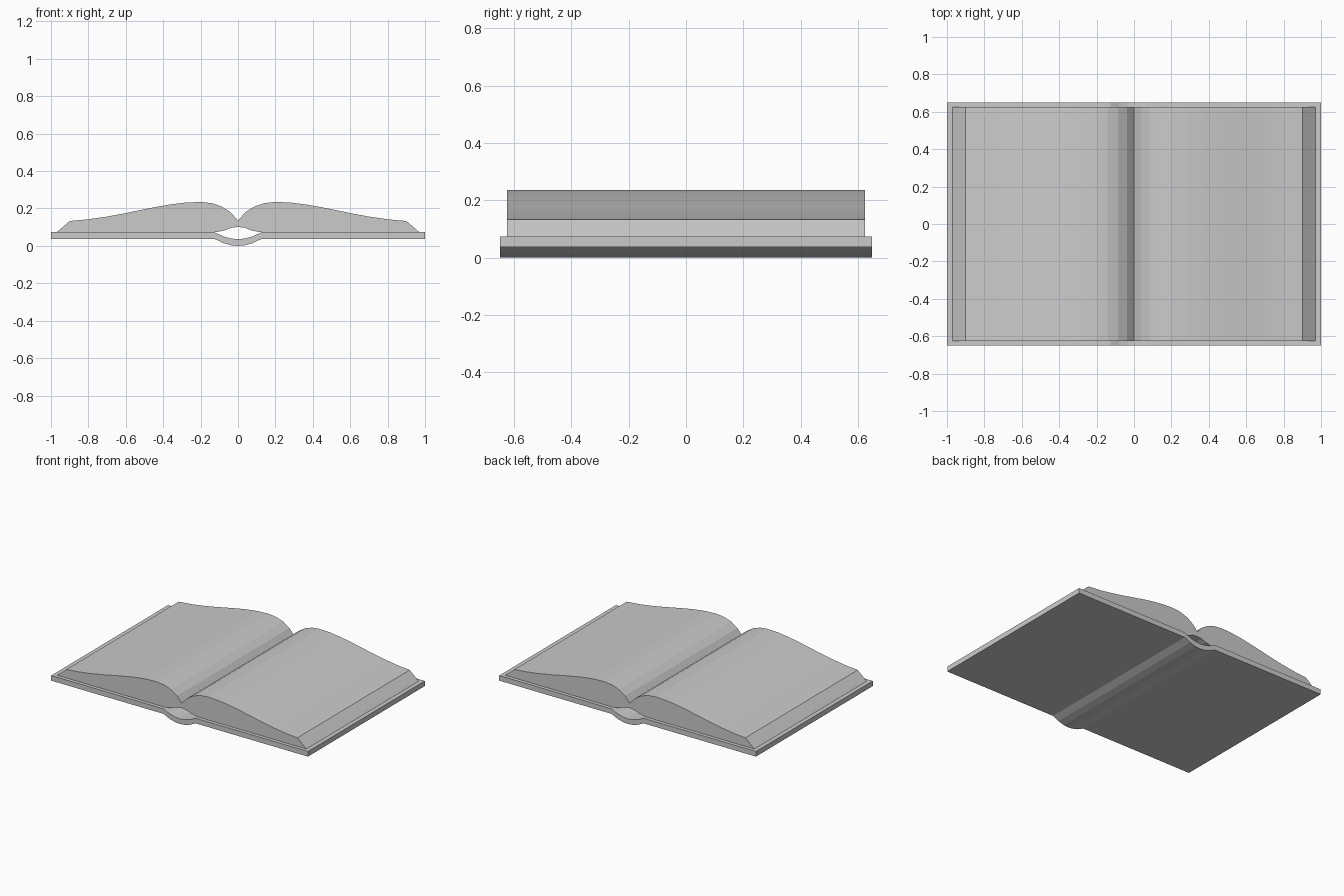
import bpy, bmesh
from mathutils import Vector
from mathutils.geometry import interpolate_bezier

if "Cube" in bpy.data.objects:
    bpy.data.objects.remove(bpy.data.objects["Cube"])


def bezier(a, b, c, d, segments):
    pts = interpolate_bezier(*[Vector((x, z, 0)) for x, z in (a, b, c, d)], segments + 1)
    return [(p.x, p.y) for p in pts]


def extrude_symmetric(name, half, depth):
    """Mirror a half profile (starts and ends on x = 0) and extrude along y."""
    loop = half + [(-x, z) for x, z in half[-2:0:-1]]
    bm = bmesh.new()
    face = bm.faces.new([bm.verts.new((x, -depth / 2, z)) for x, z in loop])
    res = bmesh.ops.extrude_face_region(bm, geom=[face])
    verts = [g for g in res["geom"] if isinstance(g, bmesh.types.BMVert)]
    bmesh.ops.translate(bm, verts=verts, vec=(0, depth, 0))
    bmesh.ops.recalc_face_normals(bm, faces=bm.faces)
    mesh = bpy.data.meshes.new(name)
    bm.to_mesh(mesh)
    bm.free()
    obj = bpy.data.objects.new(name, mesh)
    bpy.context.collection.objects.link(obj)
    return obj


# Cover: two flat boards joined by a spine that bows downwards
spine_bottom = [(0, 0), (0.035, 0.003), (0.08, 0.015), (0.125, 0.037)]
spine_top = [(0.125, 0.073), (0.08, 0.051), (0.035, 0.039), (0, 0.036)]
extrude_symmetric("cover", spine_bottom + [(1, 0.037), (1, 0.073)] + spine_top, 1.3)

# Pages: swelling from the centre fold, slanted fore edge, arched underside
page_top = bezier((0, 0.135), (0.04, 0.2), (0.12, 0.235), (0.2, 0.235), 4)
page_top += bezier((0.2, 0.235), (0.42, 0.235), (0.62, 0.15), (0.9, 0.133), 8)[1:]
page_bottom = [(0.97, 0.073), (0.12, 0.073), (0.07, 0.083), (0.035, 0.097), (0, 0.101)]
extrude_symmetric("pages", page_top + page_bottom, 1.25)
